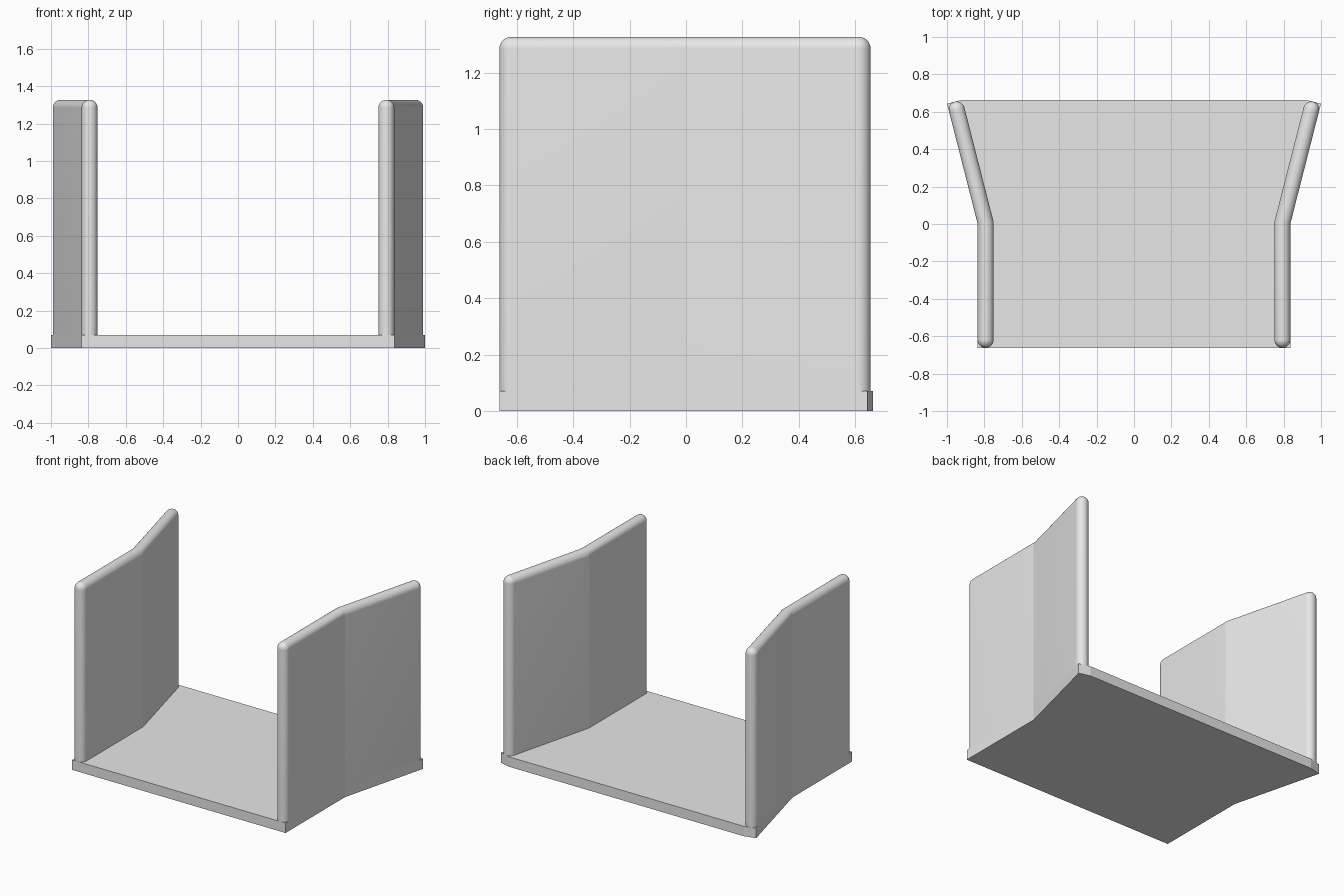
import bpy, bmesh, math
from mathutils import Vector

if "Cube" in bpy.data.objects:
    bpy.data.objects.remove(bpy.data.objects["Cube"])

R = 0.0425            # half thickness of the walls
FLOOR_H = 0.07        # floor thickness
TOP = 1.327           # top of the walls
FRONT = Vector((0.7935, -0.6195))   # wall centreline: front, bend, back
BEND = Vector((0.7935, 0.007))
BACK = Vector((0.948, 0.6125))

grey = bpy.data.materials.new("light grey")
grey.diffuse_color = (0.8, 0.8, 0.8, 1)
grey.use_nodes = True
grey.node_tree.nodes["Principled BSDF"].inputs["Base Color"].default_value = grey.diffuse_color

d_back = (BACK - BEND).normalized()
n_back = Vector((d_back.y, -d_back.x))        # outward normal of flared half
mitre = (Vector((1, 0)) + n_back).normalized()
mitre /= mitre.dot(n_back)


def arc(centre, start, w, steps=20):
    """Half circle, counter-clockwise from the start angle."""
    return [centre + w * Vector((math.cos(start + math.pi * i / steps),
                                 math.sin(start + math.pi * i / steps)))
            for i in range(steps + 1)]


def wall_outline(w):
    """Bent strip with round ends, half width w."""
    return (arc(FRONT, math.pi, w) + [BEND + mitre * w]
            + arc(BACK, math.atan2(n_back.y, n_back.x), w) + [BEND - mitre * w])


def loft(name, layers):
    """Solid from stacked outlines, given as (outline, z)."""
    bm = bmesh.new()
    rings = [[bm.verts.new((p.x, p.y, z)) for p in pts] for pts, z in layers]
    n = len(rings[0])
    for a, b in zip(rings, rings[1:]):
        for i in range(n):
            j = (i + 1) % n
            bm.faces.new((a[i], a[j], b[j], b[i]))
    bm.faces.new(rings[0][::-1])
    bm.faces.new(rings[-1])
    bmesh.ops.remove_doubles(bm, verts=bm.verts, dist=0.00002)
    bmesh.ops.recalc_face_normals(bm, faces=bm.faces)
    me = bpy.data.meshes.new(name)
    bm.to_mesh(me)
    bm.free()
    me.materials.append(grey)
    ob = bpy.data.objects.new(name, me)
    bpy.context.collection.objects.link(ob)
    return ob


# Floor slab: follows the outer wall faces, square at the wall ends
half = [FRONT + Vector((R, -R)), BEND + mitre * R,
        BACK + (d_back + n_back) * R, BACK + (d_back - n_back) * R]
outline = half + [Vector((-p.x, p.y)) for p in reversed(half)]
loft("floor", [(outline, 0), (outline, FLOOR_H)])

# Side walls: upright strips with rounded ends and a rounded top
layers = [(wall_outline(R), FLOOR_H)]
for i in range(11):
    t = math.radians(9 * i)
    layers.append((wall_outline(max(R * math.cos(t), 0.0003)),
                   TOP - R + R * math.sin(t)))
walls = loft("side_walls", layers)
bpy.ops.object.select_all(action='DESELECT')
walls.select_set(True)
bpy.context.view_layer.objects.active = walls
bpy.ops.object.shade_smooth_by_angle(angle=math.radians(12))
walls.modifiers.new("mirror", 'MIRROR')
